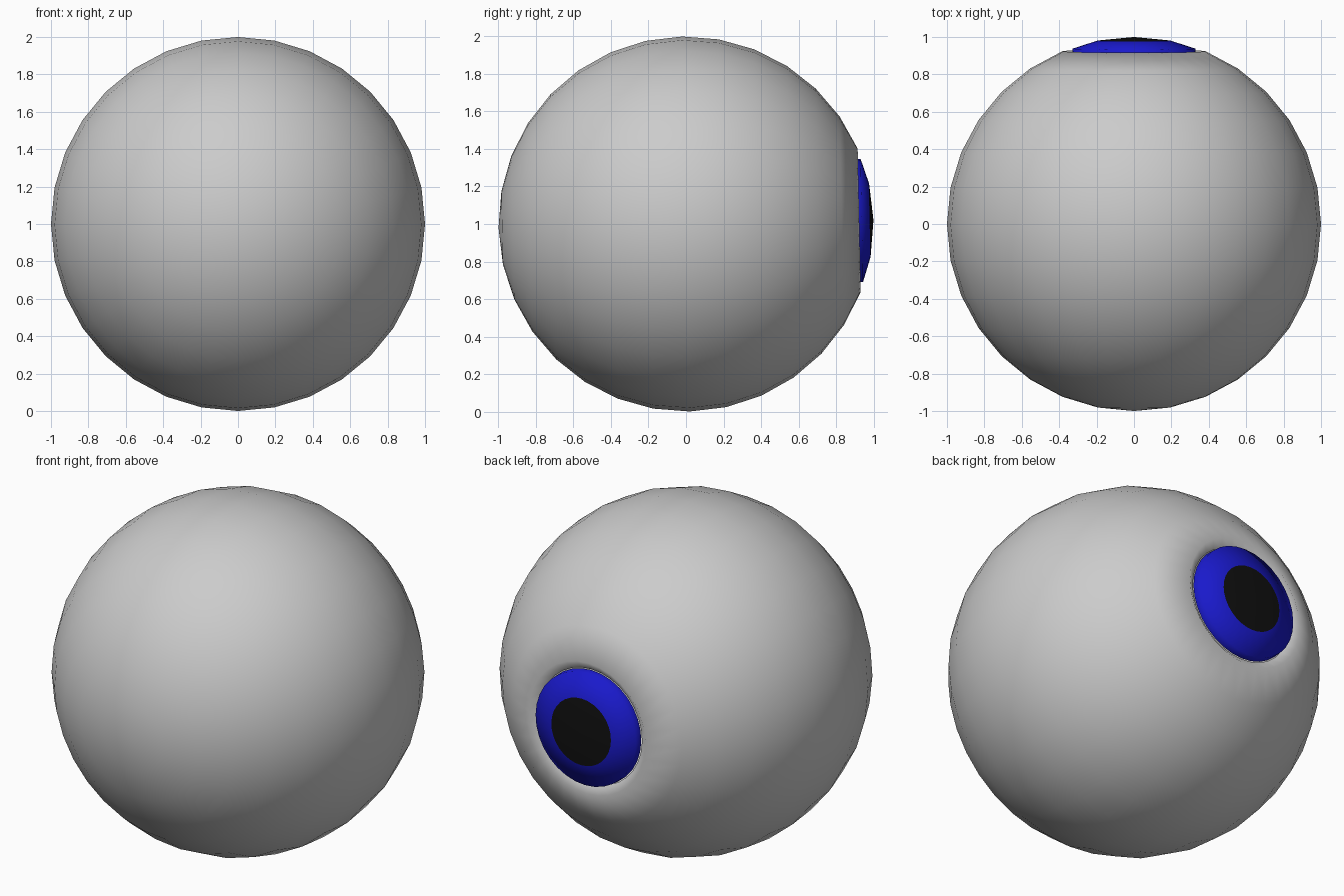
import bpy, bmesh, math
from mathutils import Matrix

if "Cube" in bpy.data.objects:
    bpy.data.objects.remove(bpy.data.objects["Cube"])

SEG = 32
STEP = math.pi / 16          # ring spacing of the ball
TILT = math.radians(1.2)     # the gaze points very slightly upward


def lathe(name, profile, color=None):
    """Revolve (radius, depth) points round the gaze axis (+y)."""
    bm = bmesh.new()
    verts = [bm.verts.new((r, 0, d)) for r, d in profile]
    edges = [bm.edges.new(pair) for pair in zip(verts, verts[1:])]
    bmesh.ops.spin(bm, geom=verts + edges, cent=(0, 0, 0), axis=(0, 0, 1),
                   angle=math.tau, steps=SEG, use_duplicate=False)
    bmesh.ops.remove_doubles(bm, verts=bm.verts, dist=0.0005)
    bmesh.ops.recalc_face_normals(bm, faces=bm.faces)
    # open caps: make every face point away from the ball centre
    if sum(f.normal.dot(f.calc_center_median()) for f in bm.faces) < 0:
        bmesh.ops.reverse_faces(bm, faces=bm.faces)
    turn = Matrix.Rotation(TILT - math.pi / 2, 4, 'X')
    bmesh.ops.transform(bm, matrix=Matrix.Translation((0, 0, 1)) @ turn, verts=bm.verts)
    for f in bm.faces:
        f.smooth = True
    me = bpy.data.meshes.new(name)
    bm.to_mesh(me)
    bm.free()
    ob = bpy.data.objects.new(name, me)
    bpy.context.collection.objects.link(ob)
    if color:
        mat = bpy.data.materials.new(name)
        mat.diffuse_color = color
        mat.use_nodes = True
        mat.node_tree.nodes["Principled BSDF"].inputs["Base Color"].default_value = mat.diffuse_color
        me.materials.append(mat)
    return ob


def ring(i):
    return (math.sin(i * STEP), math.cos(i * STEP))


# white ball, open at the back, with a sunken lip round the iris
lathe("eyeball", [(0.335, 0.89)] + [ring(i) for i in range(2, 16)] + [(0, -1)])

# iris band, its edge dropping into the groove
lathe("iris", [ring(1), (0.328, 0.938), (0.33, 0.89)], (0.01, 0.01, 0.6, 1))

# pupil cap
lathe("pupil", [(0, 1), ring(1)], (0.005, 0.005, 0.005, 1))
